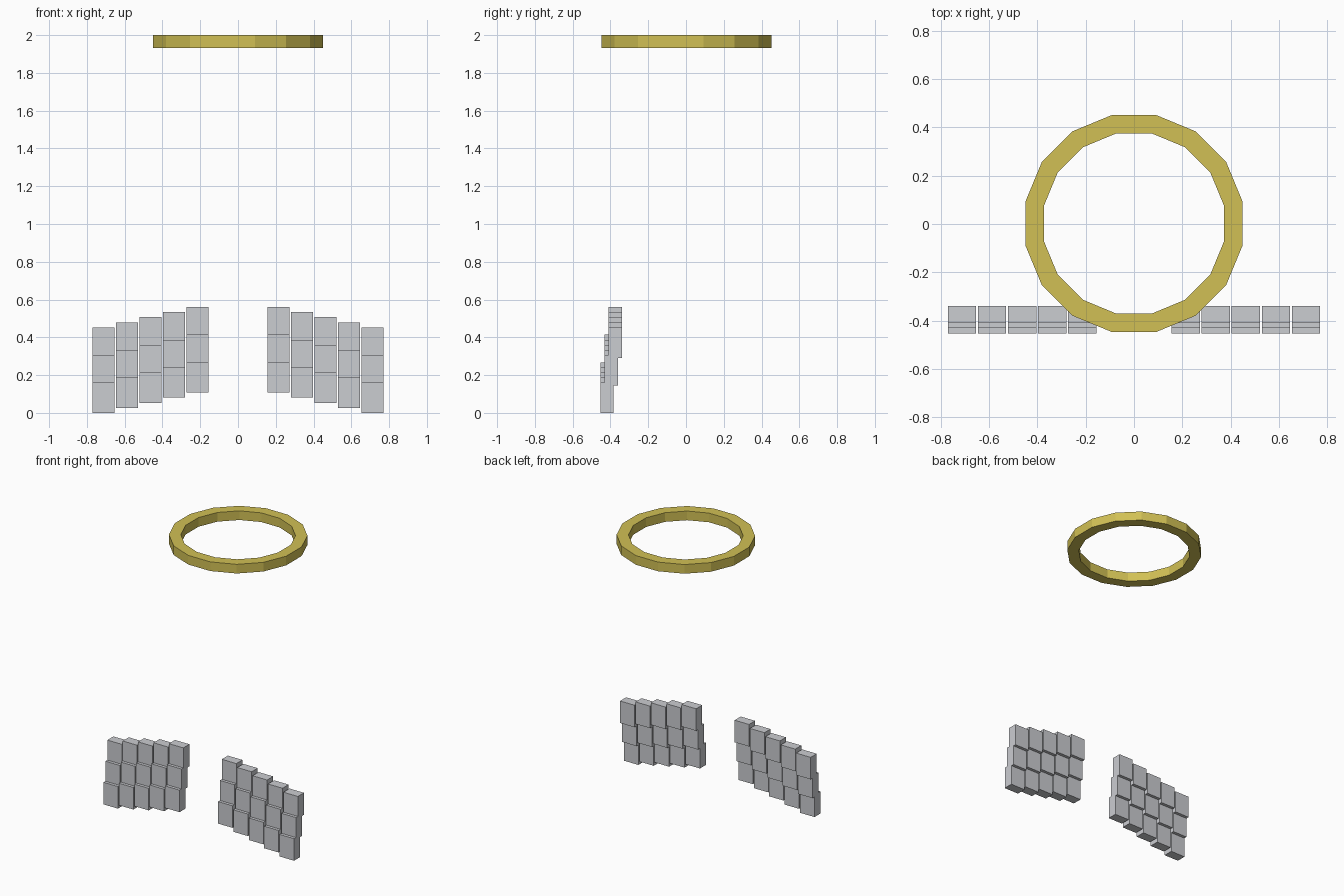
import bpy
import bmesh
import math
from mathutils import Matrix

cube = bpy.data.objects.get("Cube")
if cube:
    bpy.data.objects.remove(cube, do_unlink=True)


def make_material(name, color):
    mat = bpy.data.materials.new(name)
    mat.use_nodes = True
    mat.diffuse_color = color
    mat.node_tree.nodes["Principled BSDF"].inputs["Base Color"].default_value = color
    return mat


def make_object(name, bm, mat):
    bmesh.ops.recalc_face_normals(bm, faces=bm.faces)
    mesh = bpy.data.meshes.new(name)
    bm.to_mesh(mesh)
    bm.free()
    mesh.materials.append(mat)
    obj = bpy.data.objects.new(name, mesh)
    bpy.context.scene.collection.objects.link(obj)
    return obj


gold = make_material("gold", (0.64, 0.53, 0.09, 1))
silver = make_material("pale grey", (0.60, 0.61, 0.64, 1))

# Halo: a flat sixteen-sided ring, spun from a rectangular section
SIDES = 16
INNER, OUTER, LOW, HIGH = 0.38, 0.459, 1.933, 2.0
bm = bmesh.new()
section = [(INNER, LOW), (OUTER, LOW), (OUTER, HIGH), (INNER, HIGH)]
rings = []
for i in range(SIDES):
    a = (i + 0.5) * math.tau / SIDES
    rings.append([bm.verts.new((r * math.cos(a), r * math.sin(a) + 0.002, z))
                  for r, z in section])
for i, ring in enumerate(rings):
    after = rings[(i + 1) % SIDES]
    for j in range(4):
        k = (j + 1) % 4
        bm.faces.new((ring[j], after[j], after[k], ring[k]))
make_object("halo", bm, gold)

# Wings: five columns of three overlapping feather blocks on each side
WIDTH, DEPTH, HEIGHT = 0.117, 0.07, 0.161
for side, label in ((1, "left"), (-1, "right")):
    for column in range(5):
        for tier in range(3):
            x = side * (0.214 + 0.1245 * column)
            y = -0.374 - 0.022 * tier
            top = 0.56 - 0.0268 * column - 0.146 * tier
            bm = bmesh.new()
            bmesh.ops.create_cube(
                bm, size=1,
                matrix=Matrix.Translation((x, y, top - HEIGHT / 2))
                @ Matrix.Diagonal((WIDTH, DEPTH, HEIGHT, 1)))
            make_object(f"{label}_wing_feather_{column + 1}_{tier + 1}", bm, silver)
